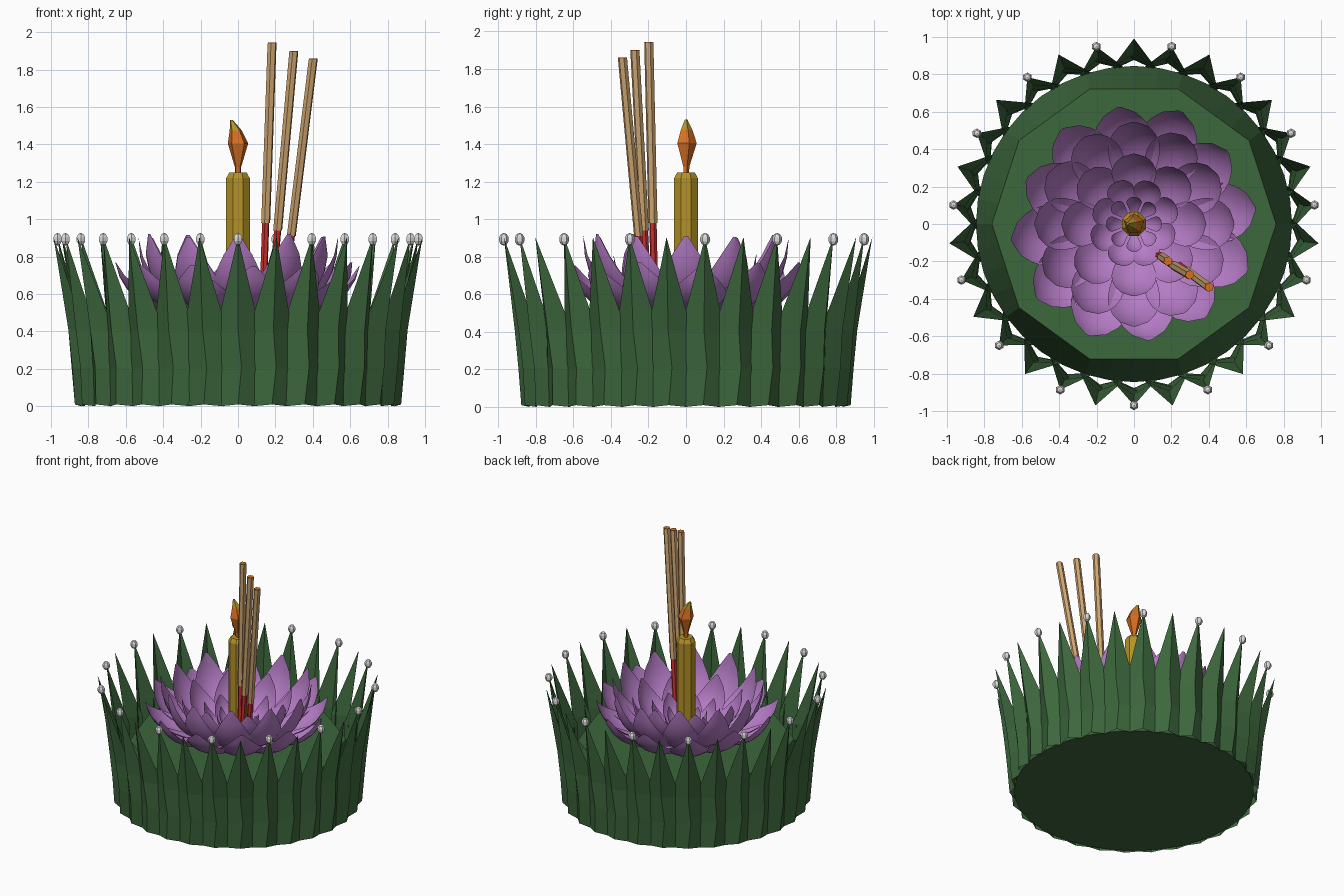
import bpy, bmesh, math, random
from mathutils import Vector, Matrix

random.seed(4)
if "Cube" in bpy.data.objects:
    bpy.data.objects.remove(bpy.data.objects["Cube"])


def material(name, rgb):
    m = bpy.data.materials.new(name)
    m.use_nodes = True
    m.diffuse_color = (*rgb, 1)
    m.node_tree.nodes["Principled BSDF"].inputs["Base Color"].default_value = (*rgb, 1)
    return m


GREEN = material("leaf green", (0.046, 0.135, 0.046))
PURPLE = material("petal purple", (0.46, 0.2, 0.56))
GOLD = material("candle gold", (0.46, 0.29, 0.02))
ORANGE = material("flame orange", (0.68, 0.16, 0.015))
TAN = material("incense tan", (0.62, 0.38, 0.165))
RED = material("stick red", (0.62, 0.03, 0.03))
PEARL = material("bead grey", (0.72, 0.72, 0.72))


def finish(name, bm, mats, smooth=None):
    mesh = bpy.data.meshes.new(name)
    bm.to_mesh(mesh)
    bm.free()
    obj = bpy.data.objects.new(name, mesh)
    bpy.context.collection.objects.link(obj)
    for m in mats:
        mesh.materials.append(m)
    if smooth:
        bpy.ops.object.select_all(action='DESELECT')
        obj.select_set(True)
        bpy.context.view_layer.objects.active = obj
        bpy.ops.object.shade_smooth_by_angle(angle=math.radians(smooth))
    return obj


def polar(r, a, z):
    return Vector((r * math.cos(a), r * math.sin(a), z))


def loft(bm, rings, closed=True, caps=True):
    """Skin a list of point rows; returns the side faces row by row."""
    rows = [[bm.verts.new(p) for p in ring] for ring in rings]
    n = len(rows[0])
    sides = []
    for a, b in zip(rows, rows[1:]):
        sides.append([bm.faces.new((a[i], a[(i + 1) % n], b[(i + 1) % n], b[i]))
                      for i in range(n if closed else n - 1)])
    if caps:
        bm.faces.new(rows[0][::-1])
        sides.append([bm.faces.new(rows[-1])])
    return sides


def circle(r, z, n, centre=(0, 0), turn=0):
    return [polar(r, turn + math.tau * i / n, z) + Vector((*centre, 0)) for i in range(n)]


# Round base narrowing to a ten-sided top
SIDES = 40
top = []
for i in range(SIDES):
    a = math.tau * i / SIDES
    local = a % (math.tau / 10) - math.pi / 10
    top.append(polar(0.76 * math.cos(math.pi / 10) / math.cos(local), a, 0.45))
bm = bmesh.new()
loft(bm, [circle(0.845, 0.01, SIDES), top])
finish("base", bm, [GREEN])

# Ring of folded pointed leaves overlapping at their edges, every second one with a bead
LEAVES = 30
half = math.pi / LEAVES
leaf_bm, bead_bm = bmesh.new(), bmesh.new()
for k in range(LEAVES):
    a = -math.pi / 2 + k * 2 * half
    tip = polar(0.97 if k % 2 == 0 else 0.992, a, 0.905)
    rows = []
    for z, edge, ridge, width, skew in ((0, 0.838, 0.877, 1.1, 0), (0.2, 0.84, 0.893, 1.25, 0.2),
                                        (0.4, 0.842, 0.912, 1.35, 0)):
        w = width * half
        rows.append([polar(edge, a - w, z), polar(ridge, a + skew * half, z + 0.01), polar(edge, a + w, z)])
    rows.append([tip] * 3)
    loft(leaf_bm, rows, closed=False, caps=False)
    if k % 2 == 0:
        bmesh.ops.create_uvsphere(bead_bm, u_segments=6, v_segments=5, radius=0.027,
                                  matrix=Matrix.Translation(tip - Vector((0, 0, 0.012)))
                                  @ Matrix.Diagonal((1, 1, 1.25, 1)))
bmesh.ops.remove_doubles(leaf_bm, verts=leaf_bm.verts, dist=0.0005)
finish("leaf_ring", leaf_bm, [GREEN])
finish("leaf_beads", bead_bm, [PEARL])

# Lotus petals, tier by tier from outside to inside
WIDTHS = (0.3, 0.55, 0.76, 0.92, 1, 0.97, 0.82, 0.55, 0.08)


def petal(bm, angle, root, elbow, tip, width, cup):
    rows = []
    for i, w in enumerate(WIDTHS):
        u = i / (len(WIDTHS) - 1)
        p = root * (1 - u) ** 2 + elbow * 2 * u * (1 - u) + tip * u * u
        d = ((elbow - root) * (1 - u) + (tip - elbow) * u).normalized()
        inward = Vector((-d.y, d.x))
        row = []
        for j in range(-3, 4):
            v = j / 3
            q = p + inward * cup * (v * w) ** 2
            row.append(Matrix.Rotation(angle, 3, 'Z') @ Vector((q.x, v * w * width, q.y)))
        rows.append(row)
    loft(bm, rows, closed=False, caps=False)


# count, tip radius, tip height, elbow radius, elbow height, half width, turn
TIERS = (("outer", 12, 0.645, 0.765, 0.58, 0.43, 0.16, 0.25),
         ("tall", 12, 0.535, 0.915, 0.53, 0.46, 0.14, 0.0),
         ("middle", 8, 0.39, 0.82, 0.39, 0.5, 0.12, 0.0),
         ("inner", 8, 0.24, 0.72, 0.25, 0.52, 0.075, 0.5),
         ("heart", 8, 0.15, 0.66, 0.16, 0.54, 0.04, 0.0))
for name, count, r, z, er, ez, width, turn in TIERS:
    bm = bmesh.new()
    for k in range(count):
        s = random.uniform(0.96, 1.03)
        petal(bm, math.pi / 2 + math.tau * (k + turn) / count, Vector((0.05, 0.49)),
              Vector((er * s, ez)), Vector((r * s, z + random.uniform(-0.02, 0.01))), width, width * 0.35)
    finish(name + "_petals", bm, [PURPLE], 50)

# Candle with a bevelled top
bm = bmesh.new()
loft(bm, [circle(r, z, 8, turn=math.pi / 8) for r, z in ((0.068, 0.45), (0.068, 1.22), (0.05, 1.25))])
finish("candle", bm, [GOLD])

# Flame: five-sided, bent at the tip, with a golden point
bm = bmesh.new()
rings = [circle(r, z, 5, (x, 0), math.pi / 2) for r, z, x in
         ((0.016, 1.24, 0), (0.018, 1.28, 0), (0.057, 1.405, 0), (0.034, 1.475, -0.012), (0.008, 1.53, -0.035))]
sides = loft(bm, rings)
for f in sides[-2] + sides[-1]:
    f.material_index = 1
finish("flame", bm, [ORANGE, GOLD])

# Three leaning incense sticks: red foot, tan body, thin burning end
STICKS = (((0.148, -0.176, 0.98), (0.182, -0.198, 1.94)),
          ((0.212, -0.222, 0.94), (0.298, -0.272, 1.895)),
          ((0.285, -0.252, 0.91), (0.402, -0.338, 1.855)))
for number, (low, high) in enumerate(STICKS, 1):
    low, high = Vector(low), Vector(high)
    lean = (high - low) / (high.z - low.z)

    def ring(p, r):
        return [p + q for q in circle(r, 0, 6, turn=0.3)]

    for part, a, b, r, mat in (("foot", low + lean * (0.59 - low.z), low, 0.02, RED),
                               ("body", low, high, 0.025, TAN),
                               ("ember", high, high + lean * 0.005, 0.024, ORANGE)):
        bm = bmesh.new()
        loft(bm, [ring(a, r), ring(b, r)])
        finish(f"incense_{part}_{number}", bm, [mat])
